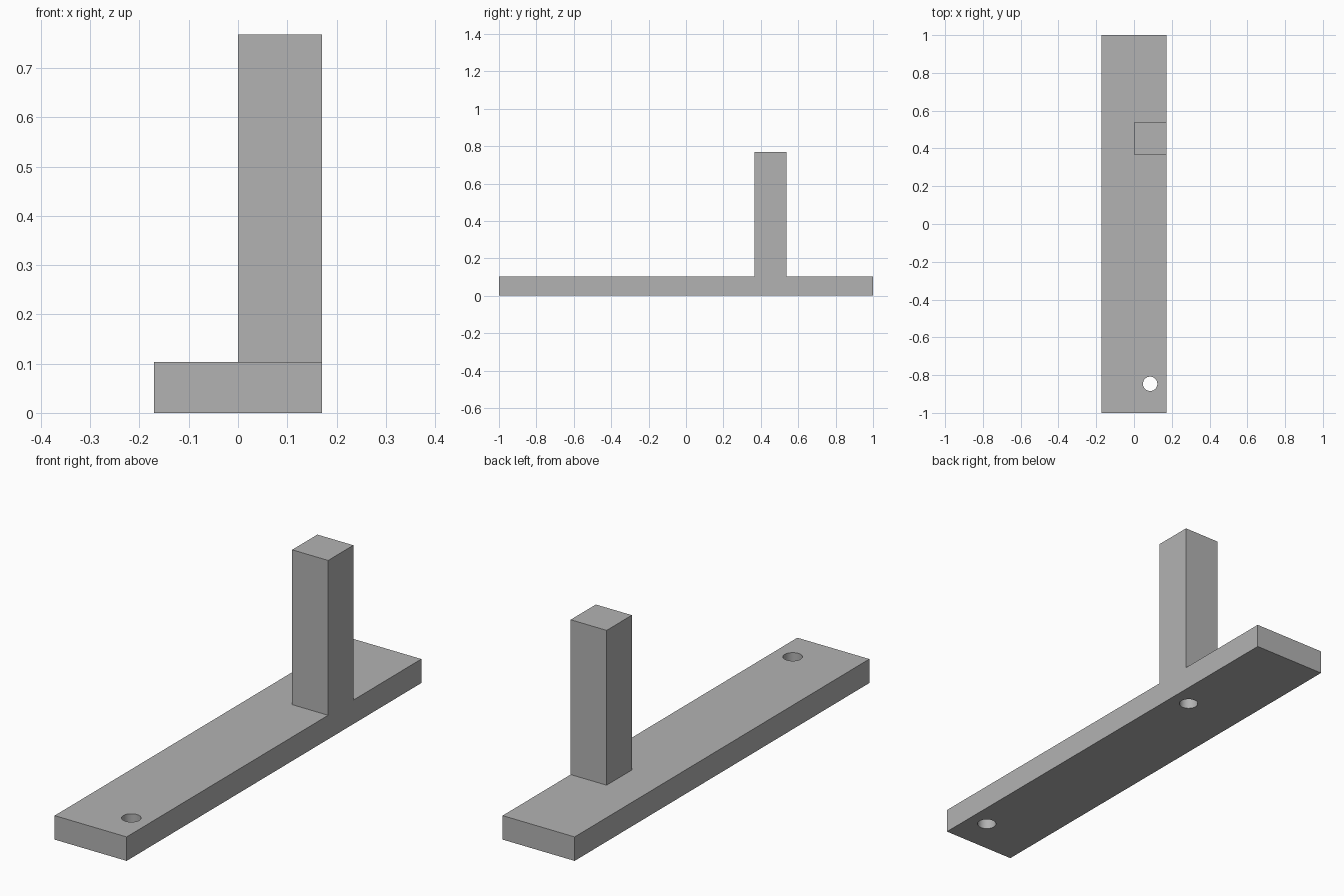
import bpy
import math

default = bpy.data.objects.get("Cube")
if default:
    bpy.data.objects.remove(default, do_unlink=True)

# Main dimensions
HALF_W, BASE_H, TOTAL_H = 0.171, 0.103, 0.768
POST_Y, HOLE_Y, HOLE_R = 0.453, -0.846, 0.038

grey = bpy.data.materials.new("plain grey")
grey.use_nodes = True
colour = (0.45, 0.45, 0.45, 1)
grey.diffuse_color = colour
grey.node_tree.nodes["Principled BSDF"].inputs["Base Color"].default_value = colour


def finish(name):
    ob = bpy.context.object
    ob.name = name
    ob.data.materials.append(grey)
    bpy.ops.object.transform_apply(location=True, rotation=False, scale=True)
    return ob


def box(name, low, high):
    centre = [(a + b) / 2 for a, b in zip(low, high)]
    bpy.ops.mesh.primitive_cube_add(size=1, location=centre)
    bpy.context.object.scale = [b - a for a, b in zip(low, high)]
    return finish(name)


def pin(name, x, y, low, high):
    bpy.ops.mesh.primitive_cylinder_add(vertices=48, radius=HOLE_R, depth=high - low,
                                        location=(x, y, (low + high) / 2))
    return finish(name)


def combine(target, tool, operation):
    tool.hide_render = True
    mod = target.modifiers.new(operation, "BOOLEAN")
    mod.operation, mod.solver, mod.object = operation, "EXACT", tool
    bpy.context.view_layer.objects.active = target
    bpy.ops.object.modifier_apply(modifier=mod.name)
    bpy.data.objects.remove(tool, do_unlink=True)


# Flat base bar with an upright square post flush with its left side
base = box("base_with_post", (-HALF_W, -1, 0), (HALF_W, 1, BASE_H))
post = box("post", (0, POST_Y - HALF_W / 2, BASE_H / 2),
           (HALF_W, POST_Y + HALF_W / 2, TOTAL_H))
combine(base, post, "UNION")

# Through hole near the front, blind hole under the post
combine(base, pin("through_hole", HALF_W / 2, HOLE_Y, -0.1, 0.2), "DIFFERENCE")
combine(base, pin("blind_hole", HALF_W / 2, POST_Y, -0.1, BASE_H), "DIFFERENCE")

bpy.ops.object.select_all(action="DESELECT")
base.select_set(True)
bpy.context.view_layer.objects.active = base
bpy.ops.object.shade_smooth_by_angle(angle=math.radians(30))
